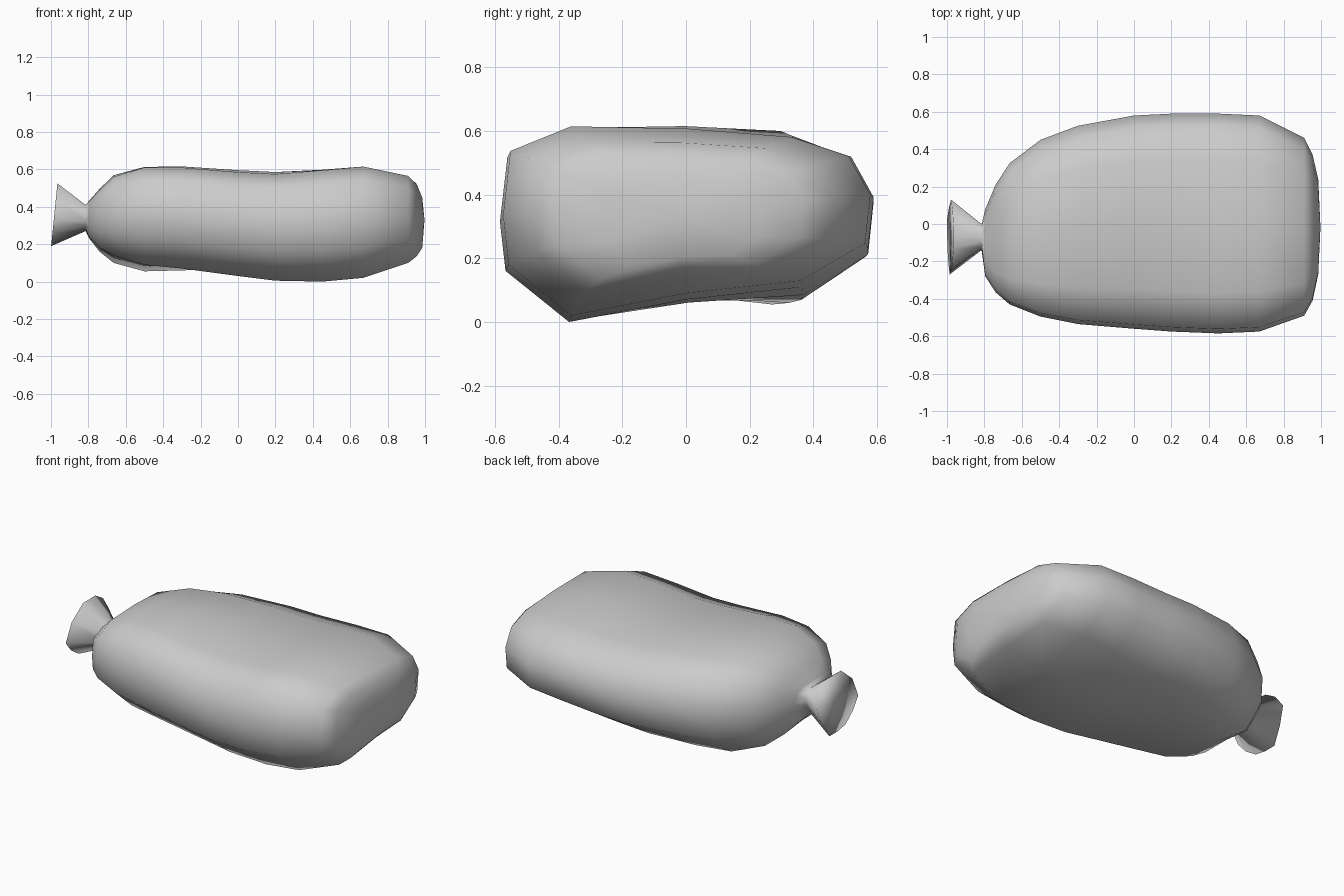
import bpy
import bmesh
from mathutils import Vector

cube = bpy.data.objects.get("Cube")
if cube:
    bpy.data.objects.remove(cube)

cloth = bpy.data.materials.new("grey cloth")
cloth.use_nodes = True
grey = (0.6, 0.6, 0.6, 1)
cloth.diffuse_color = grey
cloth.node_tree.nodes["Principled BSDF"].inputs["Base Color"].default_value = grey

# Pillow-shaped cross-section: across (-1..1) and up (0..1)
PILLOW = [(-.63, 0), (0, .03), (.62, 0), (.97, .26), (1, .6), (.88, .87),
          (.57, 1), (0, 1.02), (-.63, 1), (-.96, .87), (-1, .53), (-.97, .27)]
# Uneven cross-section of the gathered tail
GATHER = [(-.3, .04), (.1, 0), (.5, 0), (.8, .3), (1, .62), (.7, .86),
          (.3, 1), (0, 1), (-.3, 1), (-.8, .75), (-1, .4), (-.7, .2)]


def ring(bm, outline, x, front, back, low_front, low_back, top_front, top_back, tilt=0):
    """Place a cross-section whose floor and roof may slope from front to back."""
    verts = []
    for u, v in outline:
        t = min(max(u / 1.24 + .5, 0), 1)
        low = low_front + (low_back - low_front) * t
        top = top_front + (top_back - top_front) * t
        y = (front + back) / 2 + u * (back - front) / 2
        z = low + v * (top - low)
        verts.append(bm.verts.new((x + tilt * (z - .36), y, z)))
    return verts


def cap(bm, loop, depth):
    """Close an end with a shallow fan of triangles."""
    centre = sum((v.co for v in loop), Vector()) / len(loop)
    tip = bm.verts.new(centre + Vector((depth, 0, 0)))
    for a, b in zip(loop, loop[1:] + loop[:1]):
        bm.faces.new((a, b, tip))


# Tied tail, from its flared end to the neck
tail = [
    (-.982, -.27, .13, .19, .19, .525, .525, .1),
    (-.815, -.14, 0, .27, .27, .41, .41)]

# Filled bag: x, front, back, low front, low back, top front, top back
body = [
    (-.795, -.28, .08, .24, .23, .43, .43),
    (-.74, -.365, .21, .18, .16, .49, .49),
    (-.665, -.43, .325, .14, .10, .56, .56),
    (-.5, -.495, .45, .09, .055, .61, .595),
    (-.3, -.535, .525, .07, .06, .61, .6),
    (0, -.56, .58, .03, .07, .585, .585),
    (.2, -.575, .59, .005, .085, .575, .575),
    (.45, -.585, .59, 0, .11, .595, .58),
    (.67, -.575, .58, .02, .13, .615, .58),
    (.91, -.49, .46, .10, .16, .565, .545),
    (.955, -.41, .37, .135, .18, .52, .51),
    (.985, -.27, .24, .18, .21, .45, .44)]

bm = bmesh.new()
rings = [ring(bm, GATHER, *s) for s in tail] + [ring(bm, PILLOW, *s) for s in body]
for a, b in zip(rings, rings[1:]):
    for i in range(len(a)):
        j = (i + 1) % len(a)
        bm.faces.new((a[i], b[i], b[j], a[j]))
cap(bm, rings[0][::-1], .005)
cap(bm, rings[-1], .012)

# Rows run tail to front end, so make every face point outwards
bmesh.ops.recalc_face_normals(bm, faces=bm.faces)

mesh = bpy.data.meshes.new("tied_bag")
bm.to_mesh(mesh)
bm.free()
mesh.materials.append(cloth)
bag = bpy.data.objects.new("tied_bag", mesh)
bpy.context.collection.objects.link(bag)
bpy.ops.object.select_all(action='DESELECT')
bag.select_set(True)
bpy.context.view_layer.objects.active = bag
bpy.ops.object.shade_smooth()
